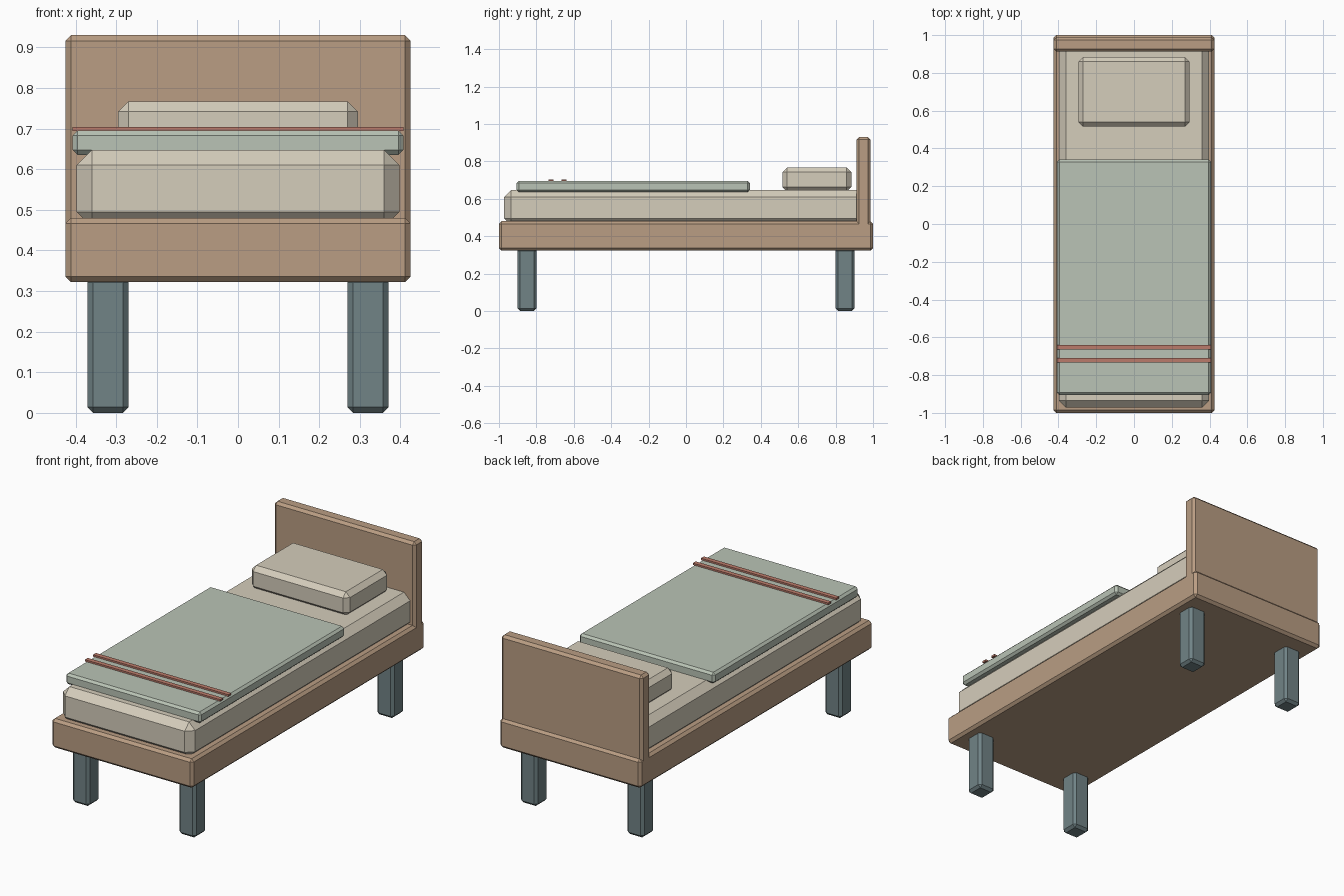
import bpy

if "Cube" in bpy.data.objects:
    bpy.data.objects.remove(bpy.data.objects["Cube"])


def material(name, rgb):
    m = bpy.data.materials.new(name)
    m.diffuse_color = (*[(c / 255) ** 2.2 for c in rgb], 1)
    m.use_nodes = True
    m.node_tree.nodes["Principled BSDF"].inputs["Base Color"].default_value = m.diffuse_color
    return m


def box(name, x, y, z, bevel, mat):
    """Box from (min, max) ranges with a single-segment chamfer."""
    ranges = (x, y, z)
    bpy.ops.mesh.primitive_cube_add(size=1, location=[(a + b) / 2 for a, b in ranges])
    ob = bpy.context.object
    ob.name = name
    ob.scale = [b - a for a, b in ranges]
    bpy.ops.object.transform_apply(location=False, rotation=False, scale=True)
    if bevel:
        mod = ob.modifiers.new("chamfer", 'BEVEL')
        mod.width = bevel
        mod.segments = 1
    ob.data.materials.append(mat)
    return ob


wood = material("wood", (184, 156, 130))
metal = material("leg_grey", (112, 130, 133))
cream = material("linen", (212, 204, 186))
sage = material("blanket_green", (184, 194, 180))
red = material("stripe_red", (186, 122, 106))

# Wooden base and headboard
box("bed_frame", (-0.425, 0.425), (-1.0, 1.0), (0.322, 0.48), 0.014, wood)
box("headboard", (-0.425, 0.425), (0.912, 0.987), (0.40, 0.93), 0.014, wood)

# Four legs
for side, sx in (("left", -1), ("right", 1)):
    for end, sy in (("front", -1), ("back", 1)):
        cx, cy = sx * 0.32, sy * 0.85
        box(f"{end}_{side}_leg", (cx - 0.051, cx + 0.051), (cy - 0.051, cy + 0.051),
            (0.0, 0.335), 0.014, metal)

# Bedding
box("mattress", (-0.397, 0.397), (-0.972, 0.95), (0.458, 0.647), 0.037, cream)
box("pillow", (-0.295, 0.295), (0.516, 0.884), (0.637, 0.767), 0.025, cream)
box("blanket", (-0.407, 0.407), (-0.905, 0.341), (0.635, 0.695), 0.012, sage)

# Two raised stripes near the foot
for i, cy in enumerate((-0.722, -0.652)):
    box(f"blanket_stripe_{i + 1}", (-0.407, 0.407), (cy - 0.0125, cy + 0.0125),
        (0.694, 0.704), 0, red)
